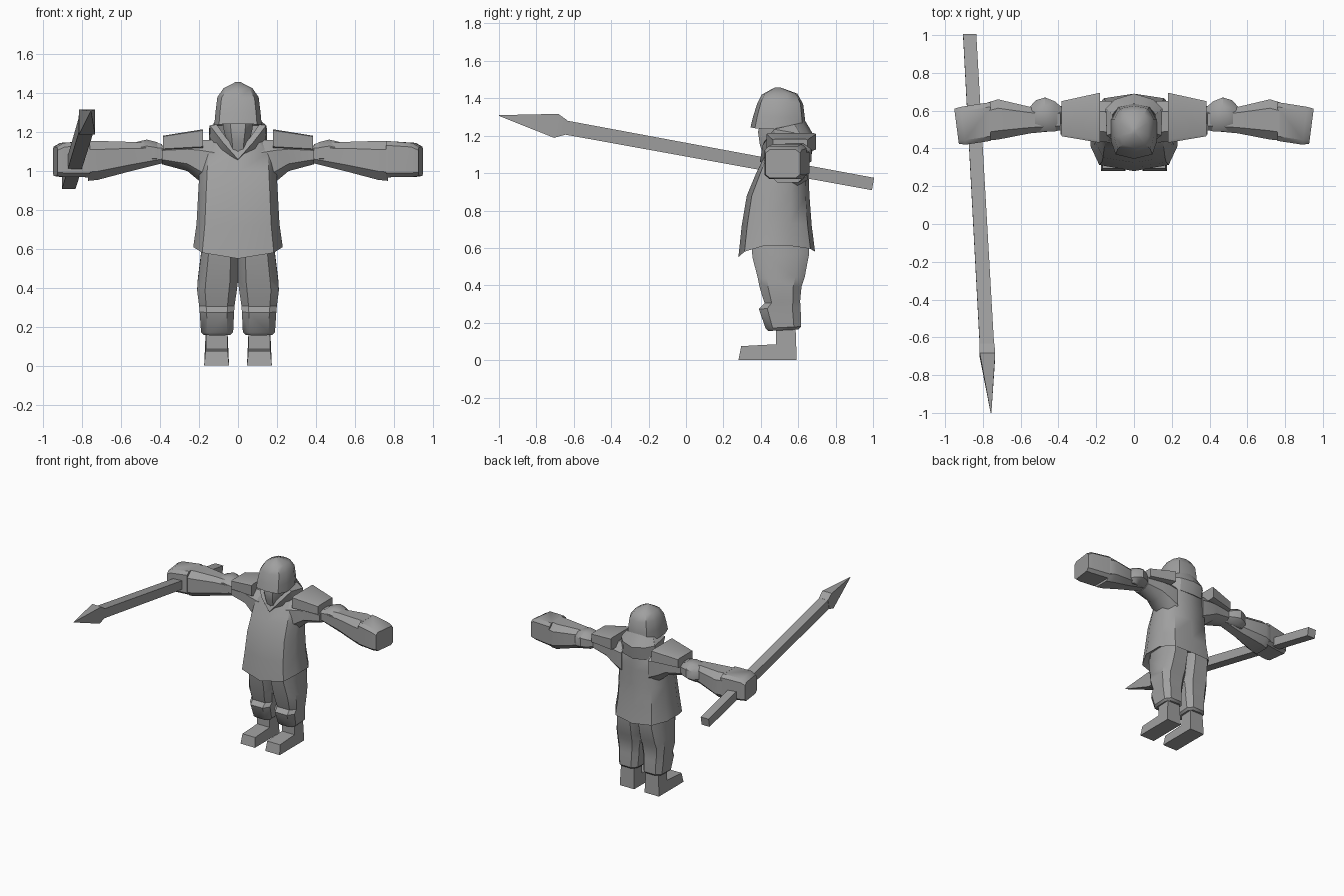
import bpy, bmesh, math
from mathutils import Vector

cloth = bpy.data.materials.new("plain grey")
cloth.diffuse_color = (0.35, 0.35, 0.35, 1)


def finish(name, bm, angle=38):
    bmesh.ops.remove_doubles(bm, verts=bm.verts, dist=0.0005)
    bmesh.ops.recalc_face_normals(bm, faces=bm.faces)
    me = bpy.data.meshes.new(name)
    bm.to_mesh(me)
    bm.free()
    me.materials.append(cloth)
    ob = bpy.data.objects.new(name, me)
    bpy.context.collection.objects.link(ob)
    bpy.ops.object.select_all(action='DESELECT')
    ob.select_set(True)
    bpy.context.view_layer.objects.active = ob
    bpy.ops.object.shade_smooth_by_angle(angle=math.radians(angle))
    return ob


def loft(name, rings, angle=38):
    """Skin a row of closed rings and cap both ends."""
    bm = bmesh.new()
    rows = [[bm.verts.new(p) for p in r] for r in rings]
    n = len(rows[0])
    for a, b in zip(rows, rows[1:]):
        for i in range(n):
            j = (i + 1) % n
            bm.faces.new((a[i], a[j], b[j], b[i]))
    bm.faces.new(rows[0])
    bm.faces.new(rows[-1])
    return finish(name, bm, angle)


def mirror_half(half):
    """Close a half outline that starts and ends on x = 0."""
    return half + [(-x, y, z) for x, y, z in half[-2:0:-1]]


def body_ring(w, yf, yb, zf, zs, zb):
    d = yb - yf
    return mirror_half([(0, yf, zf), (w * .8, yf + d * .08, (zf + zs) / 2), (w, yf + d * .32, zs),
                        (w, yf + d * .7, zs), (w * .7, yb - d * .06, (zs + zb) / 2), (0, yb, zb)])


def chamfered(a0, a1, b0, b1, c=0.25):
    """Eight-sided outline of a rectangle with cut corners."""
    da, db = (a1 - a0) * c, (b1 - b0) * c
    return [(a0 + da, b0), (a1 - da, b0), (a1, b0 + db), (a1, b1 - db),
            (a1 - da, b1), (a0 + da, b1), (a0, b1 - db), (a0, b0 + db)]


def arm_part(name, s, rows, c=0.25, angle=38):
    """Rows are x, y front, y back, z bottom, z top; s is the side."""
    return loft(name, [[(s * x, y, z) for y, z in chamfered(y0, y1, z0, z1, c)]
                       for x, y0, y1, z0, z1 in rows], angle)


# Coat with flared, dipping hem
loft("coat", [body_ring(*r) for r in (
    (.19, .34, .65, .62, .64, .62), (.23, .28, .69, .55, .61, .58),
    (.213, .298, .672, .72, .73, .72), (.205, .325, .66, .88, .88, .88),
    (.198, .375, .655, 1.0, 1.0, 1.0), (.19, .415, .65, 1.08, 1.1, 1.1),
    (.13, .44, .64, 1.13, 1.17, 1.17))], 45)

# Collar: outer folded edge rising from the V at the throat, then inner edge
loft("collar", [mirror_half(h) for h in (
    [(0, .43, 1.05), (.09, .45, 1.1), (.14, .5, 1.14), (.15, .6, 1.13), (.1, .65, 1.1), (0, .67, 1.09)],
    [(0, .395, 1.06), (.08, .41, 1.15), (.145, .47, 1.235), (.15, .61, 1.21), (.1, .66, 1.2), (0, .69, 1.19)],
    [(0, .41, 1.1), (.06, .42, 1.17), (.11, .48, 1.24), (.115, .58, 1.26), (.08, .62, 1.27), (0, .637, 1.28)],
    [(0, .46, 1.08), (.05, .46, 1.13), (.08, .5, 1.16), (.08, .57, 1.18), (.06, .59, 1.18), (0, .6, 1.18)])], 30)

# Hood with a brim hollowed underneath, and the shaded face in it
loft("hood", [body_ring(*r) for r in (
    (.085, .40, .60, 1.27, 1.27, 1.25), (.122, .345, .64, 1.245, 1.235, 1.2),
    (.116, .358, .636, 1.3, 1.3, 1.29), (.106, .38, .626, 1.37, 1.38, 1.37),
    (.075, .405, .595, 1.42, 1.425, 1.425), (.012, .475, .505, 1.458, 1.458, 1.458))], 42)
loft("face", [[(x, y, z) for x, y in chamfered(-w, w, y0, .58)] for w, y0, z in
              ((.05, .42, 1.08), (.06, .395, 1.15), (.075, .385, 1.22), (.08, .40, 1.28))])

for s, side in ((-1, "right"), (1, "left")):
    # Sleeve, shoulder plate, elbow and forearm
    arm_part(side + "_sleeve", s, ((.12, .43, .65, .90, 1.16), (.2, .44, .65, .95, 1.16),
                                   (.26, .46, .64, 1.0, 1.15), (.39, .475, .625, 1.035, 1.13)))
    arm_part(side + "_shoulder_plate", s, ((.18, .43, .695, 1.12, 1.215),
                                           (.385, .465, .65, 1.11, 1.182)), .06, 25)
    arm_part(side + "_elbow", s, ((.385, .5, .62, 1.05, 1.13), (.42, .49, .65, 1.035, 1.15),
                                  (.47, .49, .67, 1.03, 1.162), (.52, .49, .655, 1.02, 1.15),
                                  (.56, .5, .61, 1.03, 1.13)))
    arm_part(side + "_forearm", s, ((.39, .495, .61, 1.04, 1.14), (.55, .48, .62, 1.0, 1.15),
                                    (.72, .447, .66, .955, 1.155), (.77, .442, .645, .95, 1.155)), .22)
    # Fist with a slanted end
    fist = arm_part(side + "_fist", s, ((.76, .44, .645, .968, 1.155), (.91, .42, .62, .97, 1.145),
                                        (.945, .425, .61, .975, 1.125)), .12)
    for v in fist.data.vertices:
        if abs(v.co.x) > .9:
            v.co.x += s * (v.co.y - .56) * .13
    # Trouser leg, pouched over the boot
    rows = ((.64, 0, .185, .35, .66), (.56, 0, .192, .355, .658), (.44, 0, .207, .385, .635),
            (.39, .006, .21, .395, .618), (.31, .018, .2, .42, .61), (.28, .02, .197, .39, .613),
            (.175, .025, .19, .425, .615), (.16, .04, .175, .44, .6))
    loft(side + "_trouser_leg", [[(s * x, y, z - (y - .52) * -.05) for x, y in chamfered(a, b, c, d, .2)]
                                 for z, a, b, c, d in rows])
    # Boot from a side profile, a little wider at the sole
    prof = [(.28, 0), (.592, 0), (.585, .2), (.48, .2), (.48, .085), (.295, .075)]
    loft(side + "_boot", [[(s * (.11 + k * (.064 - .1 * min(z, .09))), y, z) for y, z in prof]
                          for k in (-1, 1)], 25)

# Spear: square shaft and a diamond head deeper than it is wide
butt, neck, tip = Vector((-.87, 1.0, .942)), Vector((-.779, -.64, 1.243)), Vector((-.757, -1.0, 1.308))
broad = neck.lerp(tip, .15)


def square(c, w, h):
    return [(c.x + i * w, c.y + j * h * .18, c.z + j * h)
            for i, j in ((-1, -1), (1, -1), (1, 1), (-1, 1))]


loft("spear_shaft", [square(butt, .035, .033), square(neck, .038, .037)], 25)
loft("spear_head", [square(neck, .04, .038), square(broad, .041, .064), square(tip, .002, .002)], 25)
